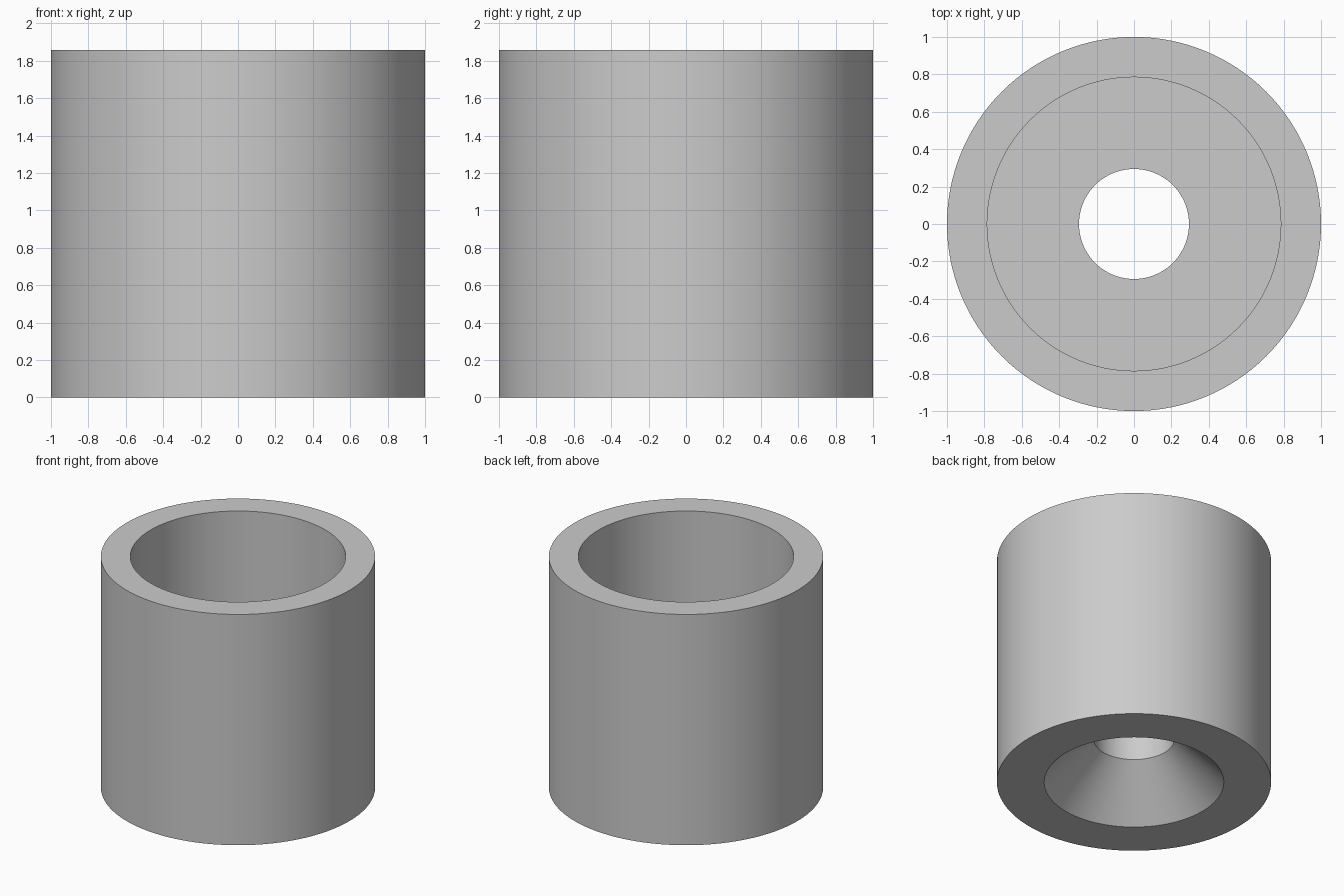
import bpy
import math

SEGMENTS = 128

cube = bpy.data.objects.get("Cube")
if cube:
    bpy.data.objects.remove(cube, do_unlink=True)

# Plain grey material
grey = bpy.data.materials.new("light_grey")
grey.use_nodes = True
colour = (0.6, 0.6, 0.6, 1.0)
grey.diffuse_color = colour
grey.node_tree.nodes["Principled BSDF"].inputs["Base Color"].default_value = colour

# Closed cross-section (radius, height): outer wall, rim, pocket, bore, countersink
profile = [
    (1.0, 0.0),
    (1.0, 1.857),
    (0.785, 1.857),
    (0.785, 0.714),
    (0.294, 0.714),
    (0.294, 0.36),
    (0.655, 0.0),
]


def lathe(name, section, material):
    """Revolve a closed section around the z axis."""
    n = len(section)
    verts, faces = [], []
    for i in range(SEGMENTS):
        a = math.tau * i / SEGMENTS
        verts += [(r * math.cos(a), r * math.sin(a), z) for r, z in section]
        here, there = i * n, (i + 1) % SEGMENTS * n
        for j in range(n):
            k = (j + 1) % n
            faces.append((here + j, there + j, there + k, here + k))
    mesh = bpy.data.meshes.new(name)
    mesh.from_pydata(verts, [], faces)
    mesh.materials.append(material)
    obj = bpy.data.objects.new(name, mesh)
    bpy.context.collection.objects.link(obj)
    return obj


# Hollow cylindrical foot with a screw bore
foot = lathe("cylindrical_foot", profile, grey)
bpy.ops.object.select_all(action="DESELECT")
foot.select_set(True)
bpy.context.view_layer.objects.active = foot
bpy.ops.object.shade_smooth_by_angle(angle=math.radians(30))
